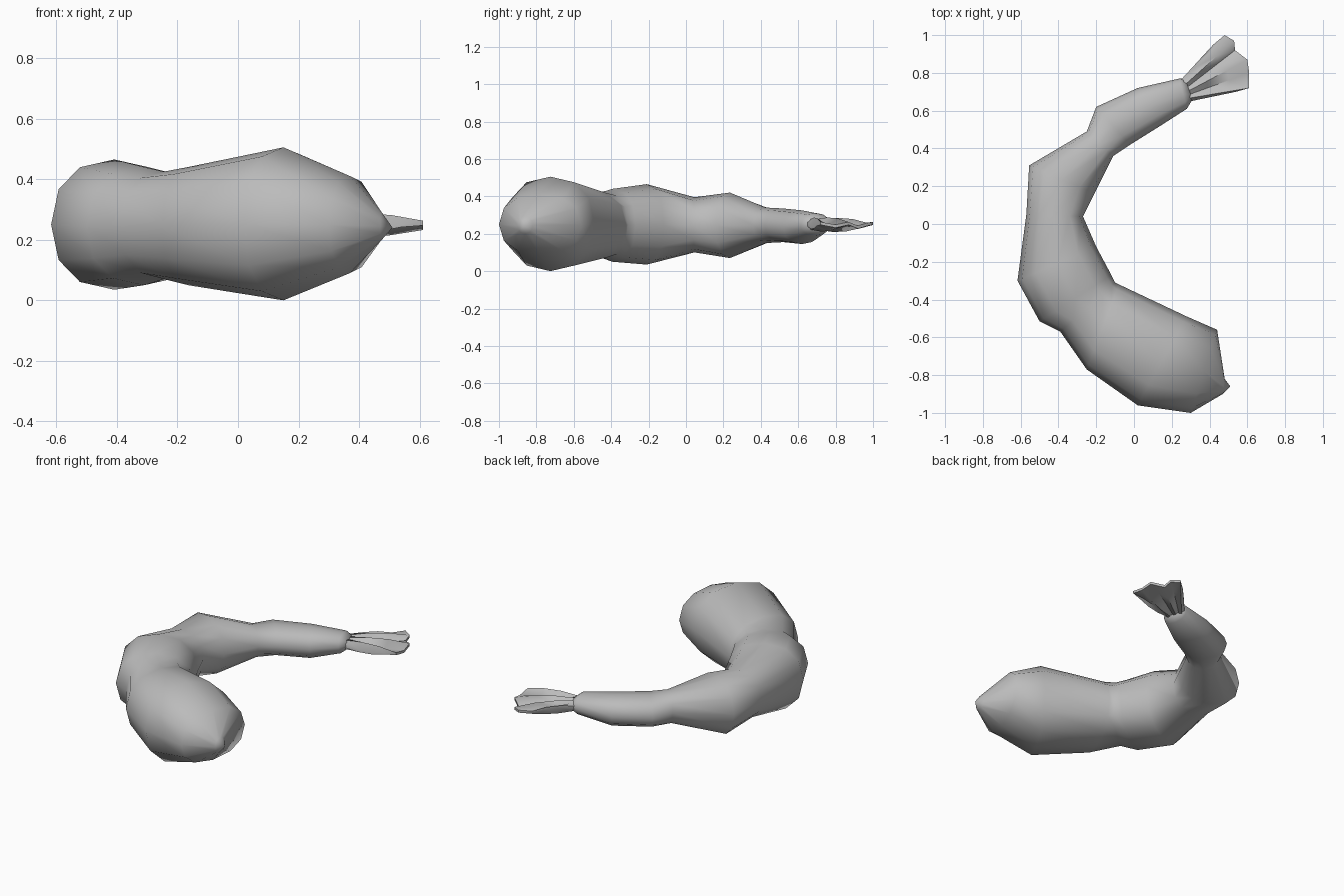
import bpy, bmesh, math
from mathutils import Vector

cube = bpy.data.objects.get("Cube")
if cube:
    bpy.data.objects.remove(cube)

SIDES = 12

shell = bpy.data.materials.new("shell_grey")
shell.use_nodes = True
shell.diffuse_color = (0.5, 0.5, 0.5, 1)
shell.node_tree.nodes["Principled BSDF"].inputs["Base Color"].default_value = (0.5, 0.5, 0.5, 1)


def finish(bm, name, angle):
    bmesh.ops.recalc_face_normals(bm, faces=bm.faces)
    mesh = bpy.data.meshes.new(name)
    bm.to_mesh(mesh)
    bm.free()
    mesh.materials.append(shell)
    obj = bpy.data.objects.new(name, mesh)
    bpy.context.collection.objects.link(obj)
    bpy.ops.object.select_all(action="DESELECT")
    obj.select_set(True)
    bpy.context.view_layer.objects.active = obj
    bpy.ops.object.shade_smooth_by_angle(angle=math.radians(angle))
    return obj


def soft(v):
    # slightly boxier than a circle
    return math.copysign(abs(v) ** 0.88, v)


def ring(bm, outer, inner, low, high):
    a, b = Vector(outer), Vector(inner)
    mid, half = (a + b) / 2, (a - b) / 2
    verts = []
    for i in range(SIDES):
        t = 2 * math.pi * i / SIDES
        p = mid + half * soft(math.cos(t))
        z = (low + high) / 2 + (high - low) / 2 * soft(math.sin(t))
        verts.append(bm.verts.new((p.x, p.y, z)))
    return verts


# Curled body: outer edge, inner edge, bottom, top of each section
sections = [
    ((0.47, -0.90), (0.48, -0.82), 0.20, 0.29),
    ((0.30, -1.00), (0.44, -0.56), 0.09, 0.41),
    ((0.02, -0.96), (0.28, -0.49), 0.00, 0.505),
    ((-0.25, -0.77), (-0.08, -0.32), 0.05, 0.44),
    ((-0.39, -0.57), (-0.10, -0.31), 0.07, 0.425),
    ((-0.50, -0.515), (-0.12, -0.27), 0.05, 0.44),
    ((-0.617, -0.30), (-0.20, -0.12), 0.035, 0.465),
    ((-0.57, 0.05), (-0.27, 0.04), 0.10, 0.395),
    ((-0.555, 0.31), (-0.21, 0.16), 0.07, 0.42),
    ((-0.25, 0.49), (-0.11, 0.36), 0.15, 0.34),
    ((-0.20, 0.62), (-0.02, 0.42), 0.155, 0.335),
    ((0.02, 0.72), (0.14, 0.52), 0.145, 0.325),
    ((0.24, 0.77), (0.28, 0.61), 0.19, 0.31),
    ((0.27, 0.77), (0.31, 0.66), 0.22, 0.28),
]
bm = bmesh.new()
rings = [ring(bm, *s) for s in sections]
for r, s in zip(rings, rings[1:]):
    for i in range(SIDES):
        j = (i + 1) % SIDES
        bm.faces.new((r[i], r[j], s[j], s[i]))
snout = bm.verts.new((0.51, -0.86, 0.24))
for i in range(SIDES):
    bm.faces.new((rings[0][i], rings[0][i - 1], snout))
bm.faces.new(rings[-1])
finish(bm, "curled_body", 75)

# Pleated tail fan: rim points with a fold height
rim = [
    (0.42, 0.95, 0.25), (0.48, 1.00, 0.255), (0.53, 0.97, 0.25),
    (0.535, 0.92, 0.235), (0.60, 0.87, 0.255), (0.61, 0.80, 0.24),
    (0.61, 0.72, 0.255), (0.54, 0.70, 0.245),
]
root_a, root_b = Vector((0.25, 0.765, 0.25)), Vector((0.30, 0.65, 0.25))
bm = bmesh.new()
rows = []
for k in range(4):
    t = k / 3
    thick = 0.028 * (1 - t) + 0.008 * t
    loop = []
    for side in (1, -1):
        order = range(len(rim)) if side == 1 else reversed(range(len(rim)))
        for i in order:
            p = root_a.lerp(root_b, i / (len(rim) - 1)).lerp(Vector(rim[i]), t)
            edge = 0.4 if i in (0, len(rim) - 1) else 1
            fold = 0.016 * math.sin(math.pi * t) * (-1) ** i
            loop.append(bm.verts.new((p.x, p.y, p.z + fold + side * thick * edge)))
    rows.append(loop)
for r, s in zip(rows, rows[1:]):
    for i in range(len(r)):
        j = (i + 1) % len(r)
        bm.faces.new((r[i], r[j], s[j], s[i]))
n = 2 * len(rim)
for loop in (rows[0], rows[-1]):
    for i in range(len(rim) - 1):
        bm.faces.new((loop[i], loop[i + 1], loop[n - 2 - i], loop[n - 1 - i]))
finish(bm, "tail_fan", 60)
